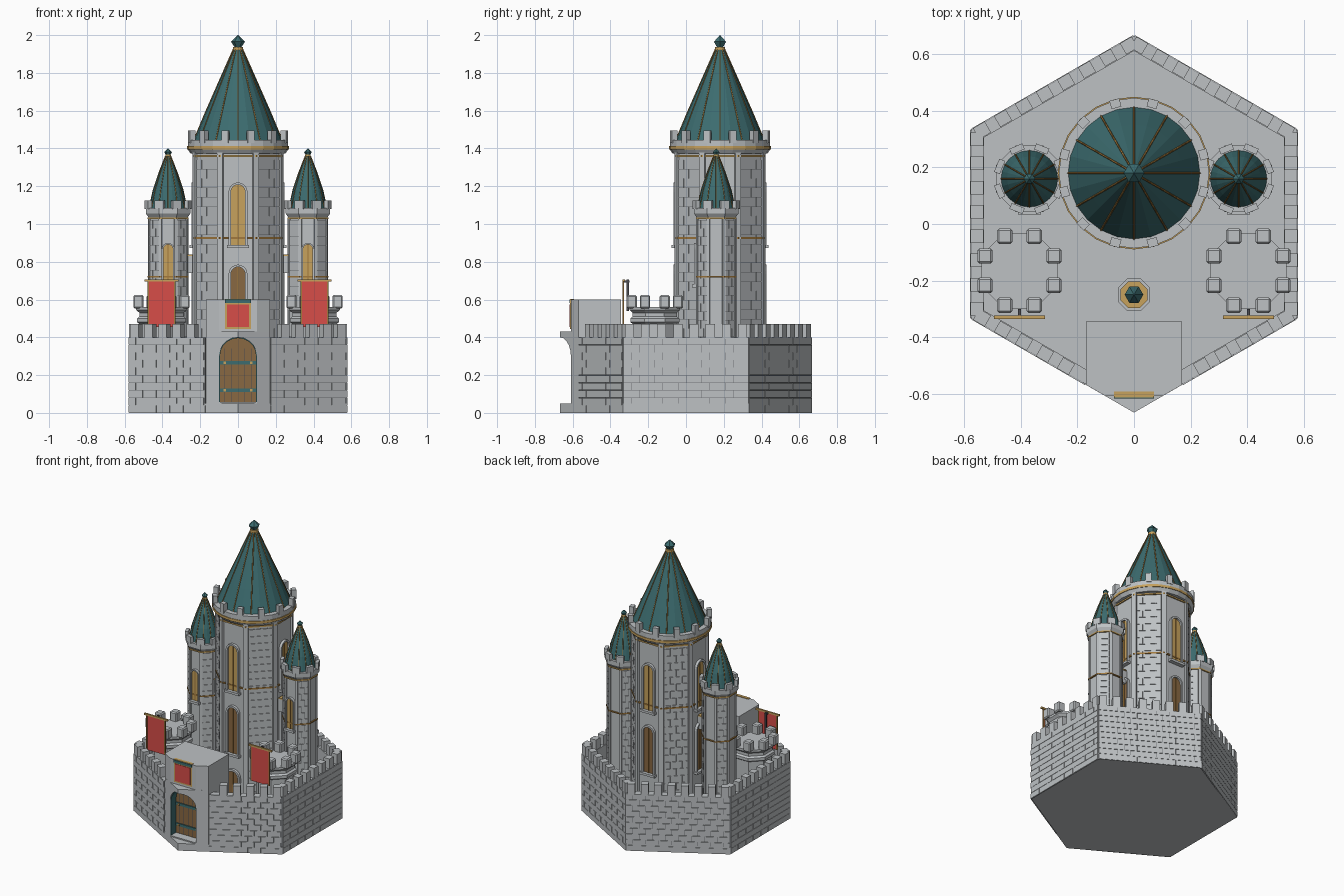
import bpy, bmesh
from math import sin, cos, pi, radians, sqrt
from mathutils import Matrix, Vector

if "Cube" in bpy.data.objects:
    bpy.data.objects.remove(bpy.data.objects["Cube"])


def material(name, *rgb):
    m = bpy.data.materials.new(name)
    m.use_nodes = True
    m.diffuse_color = (*rgb, 1)
    m.node_tree.nodes["Principled BSDF"].inputs["Base Color"].default_value = (*rgb, 1)
    return m


STONE = material("grey stone", .51, .535, .55)
MORTAR = material("dark mortar", .17, .18, .19)
TEAL = material("teal slate", .045, .15, .16)
GOLD = material("pale gold", .57, .36, .11)
COPPER = material("copper trim", .36, .19, .045)
WOOD = material("brown wood", .25, .14, .055)
RED = material("red cloth", .68, .075, .065)
IRON = material("dark iron", .07, .07, .08)


def finish(name, bm, mat):
    bmesh.ops.recalc_face_normals(bm, faces=bm.faces)
    me = bpy.data.meshes.new(name)
    bm.to_mesh(me)
    bm.free()
    me.materials.append(mat)
    ob = bpy.data.objects.new(name, me)
    bpy.context.collection.objects.link(ob)
    return ob


def box(bm, x, y, z, M=Matrix()):
    """Add a box from (min, max) ranges."""
    size = Matrix.Diagonal((x[1] - x[0], y[1] - y[0], z[1] - z[0], 1))
    mid = Matrix.Translation((sum(x) / 2, sum(y) / 2, sum(z) / 2))
    bmesh.ops.create_cube(bm, size=1, matrix=M @ mid @ size)


def loft(bm, loops, M=Matrix(), closed=False):
    """Join loops of equal length; cap the ends unless the loft closes on itself."""
    rings = [[bm.verts.new(M @ Vector(p)) for p in lp] for lp in loops]
    n = len(rings[0])
    for a, b in zip(rings, rings[1:] + (rings[:1] if closed else [])):
        for i in range(n):
            bm.faces.new((a[i], a[(i + 1) % n], b[(i + 1) % n], b[i]))
    if not closed:
        bm.faces.new(rings[0])
        bm.faces.new(rings[-1])


def ngon(n, r, z, c=(0, 0), turn=0.0):
    return [(c[0] + r * cos(turn + 2 * pi * i / n), c[1] + r * sin(turn + 2 * pi * i / n), z)
            for i in range(n)]


def lathe(name, profile, n, mat, c=(0, 0), turn=0.0):
    bm = bmesh.new()
    loft(bm, [ngon(n, r, z, c, turn) for r, z in profile])
    return finish(name, bm, mat)


def prism(name, pts, z0, z1, mat):
    bm = bmesh.new()
    loft(bm, [[(x, y, z) for x, y in pts] for z in (z0, z1)])
    return finish(name, bm, mat)


def facing(c, deg, dist, z=0):
    """Frame whose local -y points out of a wall turned by deg from the front."""
    return (Matrix.Translation((*c, z)) @ Matrix.Rotation(radians(deg), 4, "Z")
            @ Matrix.Translation((0, -dist, 0)))


def arch(w, h, y):
    return [(-w, y, 0), (w, y, 0)] + [(w * cos(pi * i / 10), y, h - w + w * sin(pi * i / 10))
                                     for i in range(11)]


def arch_ring(bm, w, h, t, y0, y1, M):
    loft(bm, [arch(w, h, y0), arch(w, h, y1), arch(w - t, h - t, y1), arch(w - t, h - t, y0)],
         M, closed=True)


def bricks(bm, mortar, M, x0, x1, z0, z1, rows, length):
    """Staggered brick plates over a thin mortar sheet."""
    g, step = .001, (z1 - z0) / rows
    box(mortar, (x0, x1), (-.001, .005), (z0, z1), M)
    for r in range(rows):
        x = x0 - (length / 2 if r % 2 else 0)
        while x < x1 - .01:
            a, b = max(x, x0), min(x + length, x1)
            if b - a > .012:
                box(bm, (a + g, b - g), (-.005, .005),
                    (z0 + r * step + g, z0 + (r + 1) * step - g), M)
            x += length


def window(parts, M, w, h):
    frame, pane, bars = parts
    arch_ring(frame, w, h, w * .25, .01, -.018, M)
    loft(pane, [arch(w * .76, h - w * .24, .005), arch(w * .76, h - w * .24, -.006)], M)
    box(frame, (-w * 1.15, w * 1.15), (-.028, .01), (-.016, 0), M)
    box(bars, (-.003, .003), (-.01, 0), (0, h - w * .25), M)


def roof(name, c, profile, tip, size, rib):
    lathe(name, profile, 24, TEAL, c)
    cu = bpy.data.curves.new(name + "_ribs", "CURVE")
    cu.dimensions, cu.bevel_depth, cu.bevel_resolution = "3D", rib, 0
    for k in range(12):
        sp = cu.splines.new("POLY")
        sp.points.add(len(profile) - 1)
        a = 2 * pi * k / 12
        for p, (r, z) in zip(sp.points, profile):
            p.co = (c[0] + r * cos(a), c[1] + r * sin(a), z, 1)
    cu.materials.append(COPPER)
    bpy.context.collection.objects.link(bpy.data.objects.new(name + "_ribs", cu))
    z = profile[-1][1]
    lathe(name + "_collar", [(.027 * size, z - .012), (.027 * size, z + .008)], 12, GOLD, c)
    lathe(name + "_finial", [(.014 * size, z), (.037 * size, (z + tip) / 2), (.001, tip)], 6, TEAL, c)


def crown(bm, c, n, r, size, z0, z1):
    for k in range(n):
        M = facing(c, 360 * (k + .5) / n, r)
        box(bm, (-size[0] / 2, size[0] / 2), (-size[1] / 2, size[1] / 2), (z0, z1), M)


brick, mortar, trim = bmesh.new(), bmesh.new(), bmesh.new()
OCT, C8 = pi / 8, cos(pi / 8)
R = .664
A = R * sqrt(3) / 2

# Courtyard slab and hexagonal curtain wall
lathe("courtyard_floor", [(.667, 0), (.667, .05)], 6, STONE, turn=pi / 2)
bm = bmesh.new()
loft(bm, [ngon(6, r, z, turn=pi / 2) for r, z in ((R, .04), (R, .4), (.612, .4), (.612, .04))], closed=True)
wall = finish("curtain_wall", bm, STONE)
battlements = bmesh.new()
for k in range(6):
    deg = 30 + 60 * k
    M = facing((0, 0), deg, A)
    bricks(brick, mortar, M, -.135 if deg == 30 else -.331, .135 if deg == 330 else .331, 0, .4, 10, .083)
    for i in range(8):
        x = -.30 + i * .0857
        if abs((M @ Vector((x, 0, 0))).x) > .19 or 60 < deg < 300:
            box(battlements, (x - .024, x + .024), (-.003, .042), (.39, .47), M)
finish("wall_battlements", battlements, STONE)

# Gatehouse with an arched recess
side = [(.17, -.345), (.17, -.569)]
mirror = [(-x, y) for x, y in reversed(side)]
gate = prism("gatehouse_base", side + [(0, -.667)] + mirror, 0, .43, STONE)
prism("gatehouse_top", side + [(.1, -.609), (-.1, -.609)] + mirror, .42, .6, STONE)
bm = bmesh.new()
loft(bm, [arch(.1, .35, -.75), arch(.1, .35, -.54)], Matrix.Translation((0, 0, .05)))
cutter = finish("gate_cutter", bm, STONE)
cutter.hide_render = True
cutter.hide_viewport = True
for ob in (wall, gate):
    mod = ob.modifiers.new("arch", "BOOLEAN")
    mod.object, mod.operation, mod.solver = cutter, "DIFFERENCE", "EXACT"

# Gate door, teal lining, hinges and sill
lift = Matrix.Translation((0, 0, .05))
bm = bmesh.new()
loft(bm, [arch(.098, .348, -.55), arch(.098, .348, -.535)], lift)
finish("gate_door", bm, WOOD)
bm = bmesh.new()
arch_ring(bm, .1, .35, .004, -.606, -.54, lift)
for z in (.12, .265):
    box(bm, (-.095, .095), (-.557, -.55), (z - .009, z + .009))
finish("gate_lining_and_hinges", bm, TEAL)
box(trim, (-.0995, .0995), (-.609, -.545), (.045, .058))
studs = bmesh.new()
for x in (-.07, .07):
    for z in (.12, .265):
        box(studs, (x - .006, x + .006), (-.562, -.556), (z - .006, z + .006))
finish("hinge_studs", studs, GOLD)
bm = bmesh.new()
for i in range(-2, 3):
    box(bm, (i * .035 - .001, i * .035 + .001), (-.552, -.549), (.05, .34))
finish("gate_plank_seams", bm, IRON)

# Crest panel above the gate
for name, w, y, z, mat in (("crest_frame", .07, (-.613, -.592), (.445, .604), GOLD),
                           ("crest_cloth", .058, (-.616, -.6), (.455, .575), RED),
                           ("crest_cap", .07, (-.617, -.605), (.582, .6), TEAL)):
    bm = bmesh.new()
    box(bm, (-w, w), y, z)
    finish(name, bm, mat)

# Great keep
K = (0, .18)
a = .228
lathe("keep_body", [(a / C8, .04), (a / C8, 1.4)], 8, STONE, K, OCT)
for k in range(8):
    M = facing(K, 45 * k + 22.5, a / C8 - .006)
    box(trim, (-.016, .016), (-.012, .02), (.05, 1.38), M)
    if k % 2:
        bricks(brick, mortar, facing(K, 45 * k, a), -.078, .078, .05, 1.34, 26, .078)
lathe("keep_parapet", [(.25, 1.372), (.266, 1.395), (.266, 1.445), (.235, 1.445)], 24, STONE, K)
lathe("keep_parapet_band", [(.27, 1.395), (.27, 1.412)], 24, GOLD, K)
for z, mat in ((.925, COPPER), (1.36, GOLD)):
    lathe("keep_band", [(a / C8 + .009, z - .005), (a / C8 + .009, z + .005)], 8, mat, K, OCT)
crown(trim, K, 12, .254, (.036, .03), 1.43, 1.495)
roof("keep_roof", K, [(.235, 1.44), (.172, 1.59), (.128, 1.69), (.084, 1.79), (.022, 1.93)], 2.0, 1, .0035)

frames, gold_panes, wood_panes, bars = (bmesh.new() for _ in range(4))
for k in range(4):
    window((frames, gold_panes, bars), facing(K, 90 * k, a, .89), .05, .33)
    window((frames, wood_panes, bars), facing(K, 90 * k, a, .45), .05, .335)
window((frames, wood_panes, bars), facing(K, 0, a, .06), .055, .28)

# Side towers with bridges, and low corner turrets with banners
rods, cloth, posts, hems, blocks = (bmesh.new() for _ in range(5))
for s, word in ((1, "left"), (-1, "right")):
    c, b = (s * .37, .16), .1
    lathe(word + "_tower", [(b / C8, .04), (b / C8, 1.03), (.127, 1.055), (.127, 1.085)], 8, STONE, c, OCT)
    for k in range(8):
        M = facing(c, 45 * k + 22.5, b / C8 - .003)
        box(trim, (-.009, .009), (-.007, .01), (.05, 1.03), M)
        if k % 2:
            bricks(brick, mortar, facing(c, 45 * k, b), -.033, .033, .05, 1.02, 22, .045)
    for z, mat in ((.72, COPPER), (1.03, GOLD)):
        lathe(word + "_tower_band", [(.117, z - .004), (.117, z + .004)], 8, mat, c, OCT)
    crown(trim, c, 8, .114, (.05, .022), 1.08, 1.125)
    roof(word + "_tower_roof", c, [(.1, 1.085), (.079, 1.18), (.049, 1.27), (.014, 1.36)], 1.4, .55, .0025)
    window((frames, gold_panes, bars), facing(c, 0, b, .68), .034, .22)
    box(trim, sorted((s * .2, s * .29)), (.12, .2), (.74, .83))
    box(rods, sorted((s * .235, s * .285)), (.115, .205), (.83, .838))

    x, y = s * .405, -.165
    lathe(word + "_turret", [(.125, .04), (.125, .47), (.14, .48), (.14, .5), (.127, .51),
                             (.127, .53), (.145, .545), (.145, .56)], 8, STONE, (x, y), OCT)
    for u, v in ((.052, .122), (.122, .052)):
        for dx in (x - u, x + u):
            for dy in (y - v, y + v):
                box(blocks, (dx - .027, dx + .027), (dy - .027, dy + .027), (.553, .623))
    box(rods, (x - .09, x + .09), (-.336, -.324), (.695, .707))
    box(cloth, (x - .07, x + .07), (-.334, -.328), (.455, .695))
    for e in (-.07, .07):
        box(hems, (x + e - .004, x + e + .004), (-.336, -.327), (.455, .695))
    box(posts, (x - .006, x + .006), (-.315, -.303), (.54, .705))
    box(posts, (x - .006, x + .006), (-.33, -.3), (.69, .702))
bev = finish("turret_merlons", blocks, STONE).modifiers.new("rounded", "BEVEL")
bev.width, bev.segments = .007, 1

# Courtyard lantern fountain
F = (0, -.25)
lathe("fountain_basin", [(.062, .05), (.062, .11), (.05, .11)], 8, STONE, F, OCT)
lathe("fountain_rim", [(.051, .1), (.051, .116)], 8, GOLD, F, OCT)
lathe("fountain_spire", [(.015, .11), (.015, .17), (.033, .18), (.002, .24)], 6, TEAL, F)

for name, bm, mat in (("bricks", brick, STONE), ("mortar", mortar, MORTAR),
                      ("pilasters_and_merlons", trim, STONE), ("window_frames", frames, STONE),
                      ("gold_windows", gold_panes, GOLD), ("wooden_shutters", wood_panes, WOOD),
                      ("window_bars", bars, COPPER), ("banner_rods_and_caps", rods, GOLD),
                      ("banners", cloth, RED), ("banner_hems", hems, COPPER),
                      ("banner_posts", posts, IRON)):
    finish(name, bm, mat)
